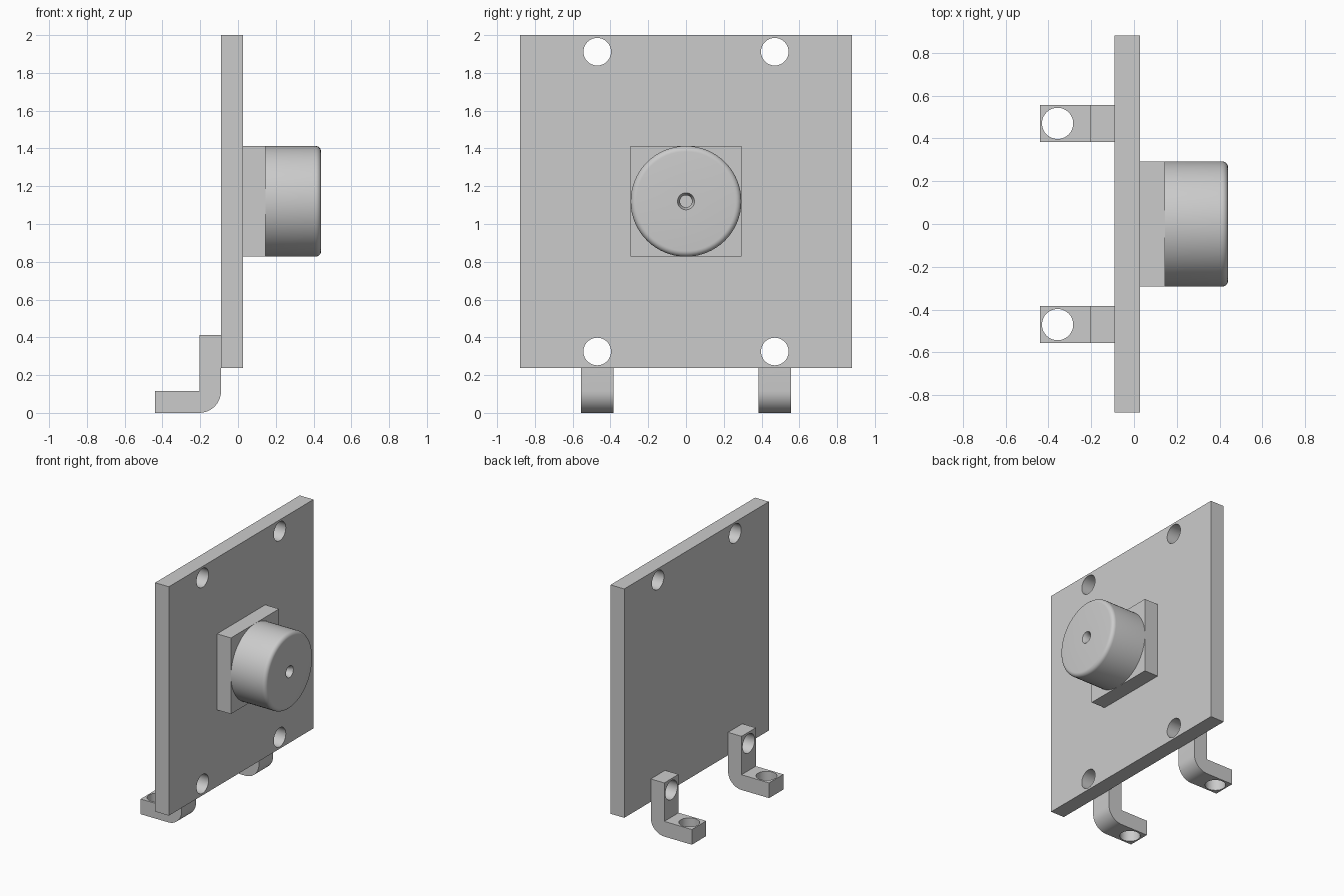
import bpy, bmesh, math
from mathutils import Matrix, Vector

if "Cube" in bpy.data.objects:
    bpy.data.objects.remove(bpy.data.objects["Cube"], do_unlink=True)

grey = bpy.data.materials.new("plain grey")
grey.use_nodes = True
grey.diffuse_color = (0.6, 0.6, 0.6, 1)
grey.node_tree.nodes["Principled BSDF"].inputs["Base Color"].default_value = (0.6, 0.6, 0.6, 1)

HOLE_R = 0.073
HOLE_Y = 0.47
LOW_Z, HIGH_Z = 0.325, 1.912
PLATE_BACK, PLATE_FRONT = -0.09, 0.027


def finish(name, bm):
    bmesh.ops.recalc_face_normals(bm, faces=bm.faces)
    mesh = bpy.data.meshes.new(name)
    bm.to_mesh(mesh)
    bm.free()
    mesh.materials.append(grey)
    obj = bpy.data.objects.new(name, mesh)
    bpy.context.scene.collection.objects.link(obj)
    return obj


def box(name, low, high):
    low, high = Vector(low), Vector(high)
    bm = bmesh.new()
    bmesh.ops.create_cube(bm, size=1, matrix=Matrix.Translation((low + high) / 2)
                          @ Matrix.Diagonal((*(high - low), 1)))
    return finish(name, bm)


def drill(obj, centre, axis):
    """Cut a round through hole along the given axis."""
    turn = Matrix.Rotation(math.pi / 2, 4, "Y") if axis == "X" else Matrix()
    bm = bmesh.new()
    bmesh.ops.create_cone(bm, cap_ends=True, segments=48, radius1=HOLE_R, radius2=HOLE_R,
                          depth=0.3, matrix=Matrix.Translation(centre) @ turn)
    cutter = finish("hole_cutter", bm)
    cutter.hide_render = True
    mod = obj.modifiers.new("hole", "BOOLEAN")
    mod.operation, mod.solver, mod.object = "DIFFERENCE", "EXACT", cutter
    select(obj)
    bpy.ops.object.modifier_apply(modifier=mod.name)
    bpy.data.objects.remove(cutter, do_unlink=True)


def select(obj):
    bpy.ops.object.select_all(action="DESELECT")
    obj.select_set(True)
    bpy.context.view_layer.objects.active = obj


def smooth(obj):
    select(obj)
    bpy.ops.object.shade_smooth_by_angle(angle=math.radians(30))


def arc(cx, cy, r, start, end, steps=10):
    angles = [math.radians(start + (end - start) * i / steps) for i in range(steps + 1)]
    return [(cx + r * math.cos(a), cy + r * math.sin(a)) for a in angles]


# Upright mounting plate with four corner holes
plate = box("mounting_plate", (PLATE_BACK, -0.88, 0.237), (PLATE_FRONT, 0.88, 2))
for y in (-HOLE_Y, HOLE_Y):
    for z in (LOW_Z, HIGH_Z):
        drill(plate, (0, y, z), "X")
smooth(plate)

# Square base behind the lens barrel
box("lens_base", (PLATE_FRONT, -0.293, 0.827), (0.145, 0.293, 1.413))

# Barrel with rounded rim and a small tapered blind hole, turned about the x axis
profile = [(0.14, 0), (0.14, 0.293)]
profile += arc(0.41, 0.263, 0.03, 90, 0, 6)
profile += [(0.44, 0.045), (0.41, 0.032), (0.35, 0.032), (0.35, 0)]
bm = bmesh.new()
verts = [bm.verts.new((x, 0, r)) for x, r in profile]
edges = [bm.edges.new(pair) for pair in zip(verts, verts[1:])]
bmesh.ops.spin(bm, geom=verts + edges, cent=(0, 0, 0), axis=(1, 0, 0),
               angle=math.tau, steps=64, use_merge=True)
bmesh.ops.remove_doubles(bm, verts=bm.verts, dist=0.0001)
barrel = finish("lens_barrel", bm)
barrel.location.z = 1.12
smooth(barrel)

# Two L-shaped feet with a rounded outer bend
outline = [(-0.44, 0), *arc(-0.205, 0.115, 0.115, -90, 0),
           (PLATE_BACK, 0.413), (-0.205, 0.413), (-0.205, 0.117), (-0.44, 0.117)]
for side, name in ((1, "left_foot_bracket"), (-1, "right_foot_bracket")):
    y = side * HOLE_Y
    bm = bmesh.new()
    face = bm.faces.new([bm.verts.new((x, y - 0.087, z)) for x, z in outline])
    sweep = bmesh.ops.extrude_face_region(bm, geom=[face])["geom"]
    bmesh.ops.translate(bm, vec=(0, 0.174, 0),
                        verts=[v for v in sweep if isinstance(v, bmesh.types.BMVert)])
    foot = finish(name, bm)
    drill(foot, (-0.15, y, LOW_Z), "X")
    drill(foot, (-0.357, y, 0.06), "Z")
    smooth(foot)
